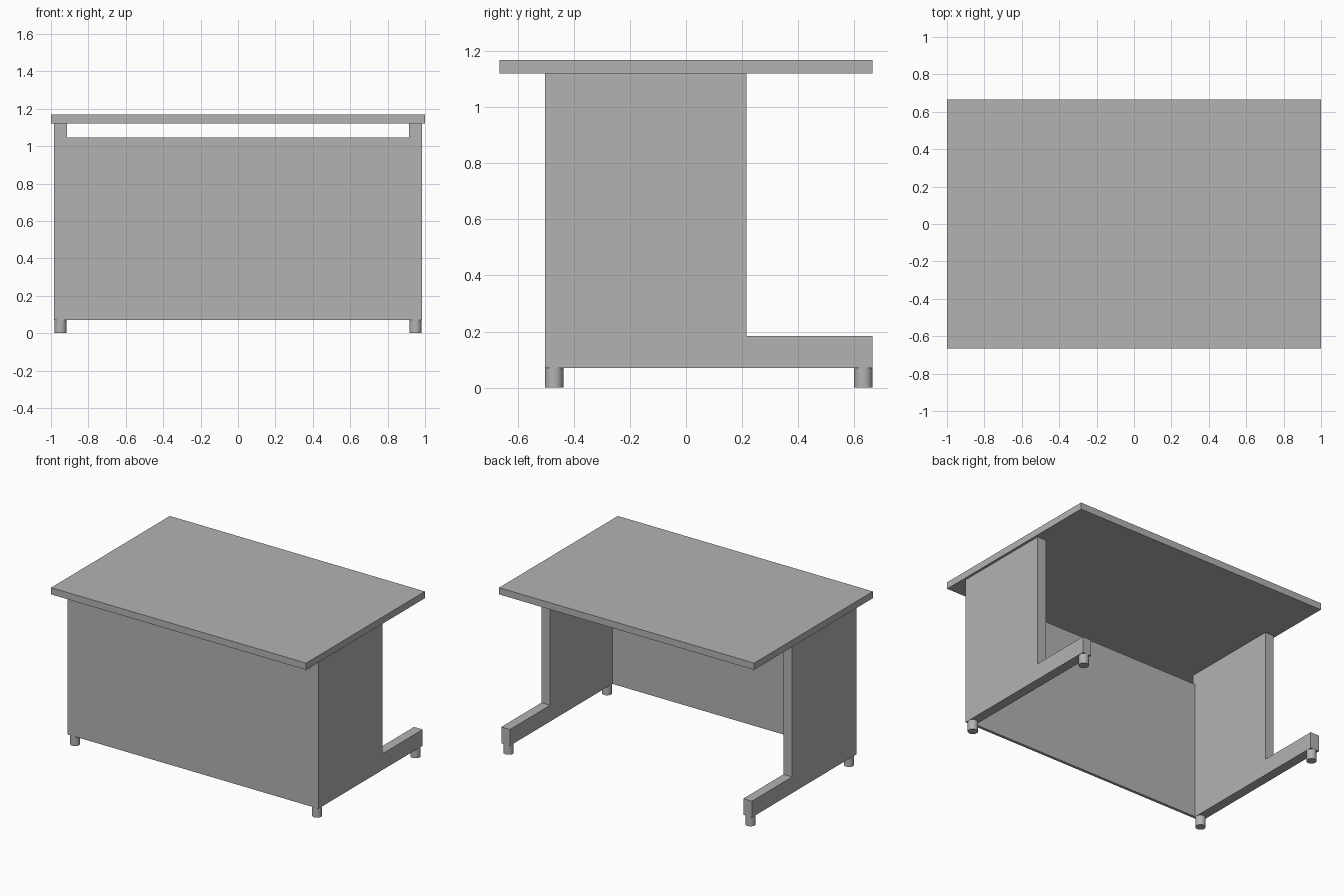
import bpy
import bmesh

cube = bpy.data.objects.get("Cube")
if cube:
    bpy.data.objects.remove(cube, do_unlink=True)

grey = bpy.data.materials.new("plain grey")
grey.use_nodes = True
grey.diffuse_color = (0.45, 0.45, 0.45, 1)
grey.node_tree.nodes["Principled BSDF"].inputs["Base Color"].default_value = grey.diffuse_color


def finish(name, bm):
    bmesh.ops.recalc_face_normals(bm, faces=bm.faces)
    mesh = bpy.data.meshes.new(name)
    bm.to_mesh(mesh)
    bm.free()
    mesh.materials.append(grey)
    obj = bpy.data.objects.new(name, mesh)
    bpy.context.collection.objects.link(obj)
    return obj


def prism(name, profile, x0, x1):
    """Extrude a (y, z) profile along x."""
    bm = bmesh.new()
    face = bm.faces.new([bm.verts.new((x0, y, z)) for y, z in profile])
    new = bmesh.ops.extrude_face_region(bm, geom=[face])["geom"]
    bmesh.ops.translate(bm, vec=(x1 - x0, 0, 0),
                        verts=[v for v in new if isinstance(v, bmesh.types.BMVert)])
    return finish(name, bm)


def slab(name, x, y0, y1, z0, z1):
    return prism(name, [(y0, z0), (y1, z0), (y1, z1), (y0, z1)], -x, x)


OUTER, INNER = 0.983, 0.915
FRONT, REAR = -0.503, 0.665
FLOOR, UNDER, TOP = 0.07, 1.12, 1.168
RADIUS = 0.033

# Desk top and front panel set flush between the sides
slab("desk_top", 1.0, -REAR, REAR, UNDER, TOP)
slab("front_panel", INNER, FRONT, FRONT + 0.02, FLOOR, 1.045)

# L-shaped side supports with round feet
side = [(FRONT, FLOOR), (REAR, FLOOR), (REAR, 0.185),
        (0.215, 0.185), (0.215, UNDER), (FRONT, UNDER)]
for label, s in (("left", 1), ("right", -1)):
    prism(label + "_side", side, s * INNER, s * OUTER)
    for end, y in (("front", FRONT + RADIUS), ("rear", REAR - RADIUS)):
        bm = bmesh.new()
        bmesh.ops.create_cone(bm, cap_ends=True, segments=24, radius1=RADIUS,
                              radius2=RADIUS, depth=FLOOR)
        bmesh.ops.translate(bm, verts=bm.verts,
                            vec=(s * (OUTER + INNER) / 2, y, FLOOR / 2))
        for f in bm.faces:
            f.smooth = len(f.verts) == 4
        for e in bm.edges:
            e.smooth = all(f.smooth for f in e.link_faces)
        finish(f"{label}_{end}_foot", bm)
